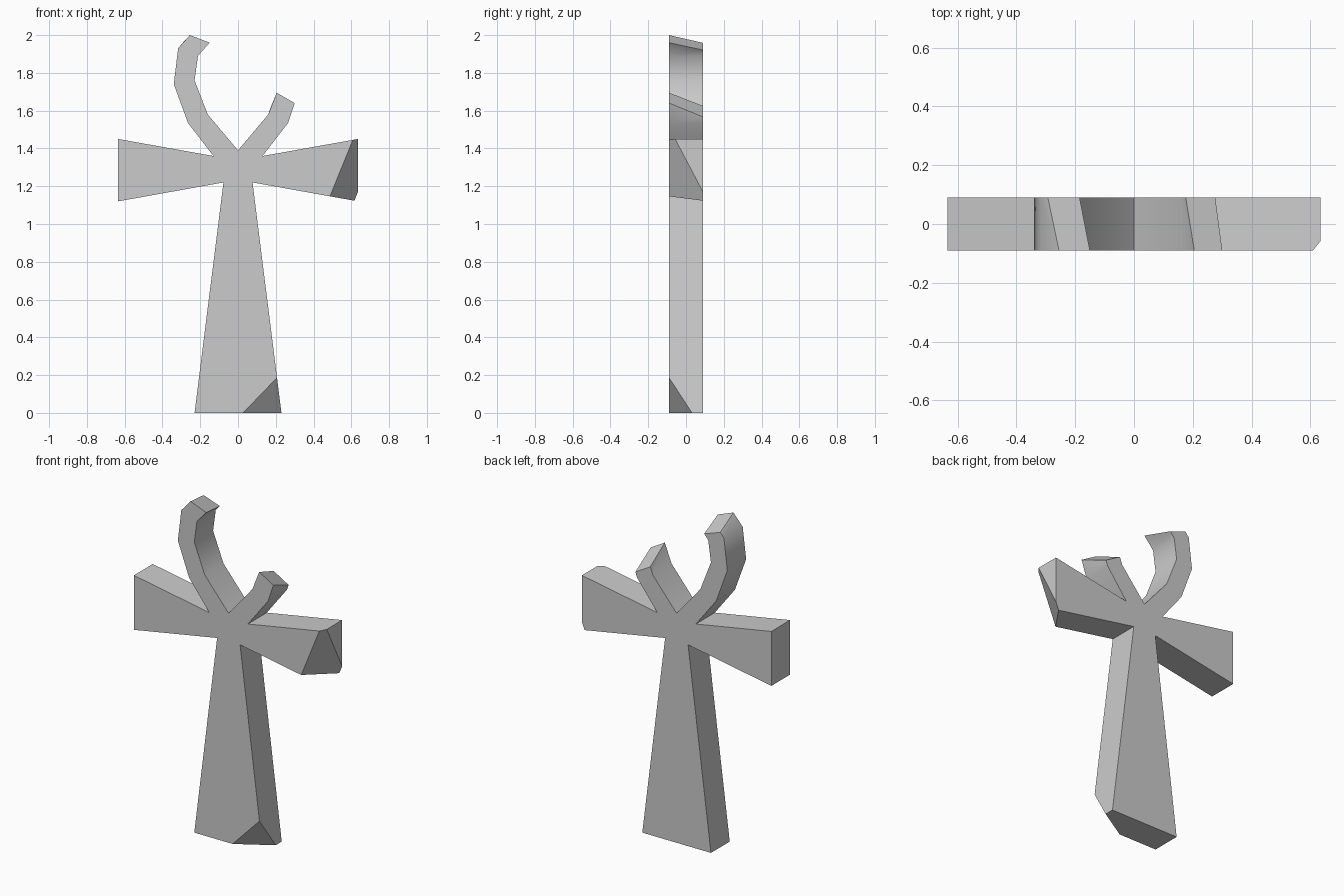
import bpy, bmesh
from math import radians
from mathutils import Vector

if "Cube" in bpy.data.objects:
    bpy.data.objects.remove(bpy.data.objects["Cube"])

HALF = 0.09  # half thickness

# Outline pieces (x, z): the shaft and arms are symmetric, the broken loop is not
lower = [(0.23, 0), (0.077, 1.22), (0.635, 1.12), (0.635, 1.45), (0.13, 1.36), (0.265, 1.535)]
right_horn = [(0.30, 1.64), (0.205, 1.695), (0.16, 1.58), (0, 1.39)]
left_horn = [(-0.16, 1.58), (-0.23, 1.76), (-0.212, 1.89), (-0.15, 1.96),
             (-0.255, 2.0), (-0.317, 1.93), (-0.34, 1.74)]
outline = lower + right_horn + left_horn + [(-x, z) for x, z in reversed(lower)]

# Slanted break faces: where the back corners sit
break_back = {(0.30, 1.64): (0.276, 1.567), (0.205, 1.695): (0.176, 1.625),
              (-0.15, 1.96): (-0.185, 1.921), (-0.255, 2.0): (-0.293, 1.959)}


def add_object(name, bm):
    bmesh.ops.recalc_face_normals(bm, faces=bm.faces)
    mesh = bpy.data.meshes.new(name)
    bm.to_mesh(mesh)
    bm.free()
    obj = bpy.data.objects.new(name, mesh)
    bpy.context.collection.objects.link(obj)
    return obj


# Looped cross slab
bm = bmesh.new()
front = [bm.verts.new((x, -HALF, z)) for x, z in outline]
back = []
for p in outline:
    x, z = break_back.get(p, p)
    back.append(bm.verts.new((x, HALF, z)))
bm.faces.new(front)
bm.faces.new(back[::-1])
for i in range(len(outline)):
    j = (i + 1) % len(outline)
    bm.faces.new((front[i], back[i], back[j], front[j]))
cross = add_object("looped_cross", bm)
bpy.context.view_layer.objects.active = cross
cross.select_set(True)


def chip(name, a, b, c, size=0.7):
    """Cut away everything just outside the plane through three points."""
    a, b, c = Vector(a), Vector(b), Vector(c)
    n = (b - a).cross(c - a).normalized()
    if n.y > 0:
        n = -n
    bm = bmesh.new()
    bmesh.ops.create_cube(bm, size=size)
    cutter = add_object(name, bm)
    cutter.rotation_mode = 'QUATERNION'
    cutter.rotation_quaternion = n.to_track_quat('Z', 'Y')
    cutter.location = (a + b + c) / 3 + n * size / 2
    cutter.hide_render = True
    mod = cross.modifiers.new(name, 'BOOLEAN')
    mod.operation = 'DIFFERENCE'
    mod.solver = 'EXACT'
    mod.object = cutter
    bpy.ops.object.modifier_apply(modifier=name)
    bpy.data.objects.remove(cutter)


# Chipped corners on the foot and the right arm
chip("foot_chip", (0.027, -HALF, 0), (0.207, -HALF, 0.187), (0.23, 0.032, 0))
chip("arm_chip", (0.608, -HALF, 1.445), (0.487, -HALF, 1.147), (0.635, HALF, 1.17))

bpy.ops.object.shade_smooth_by_angle(angle=radians(35))
